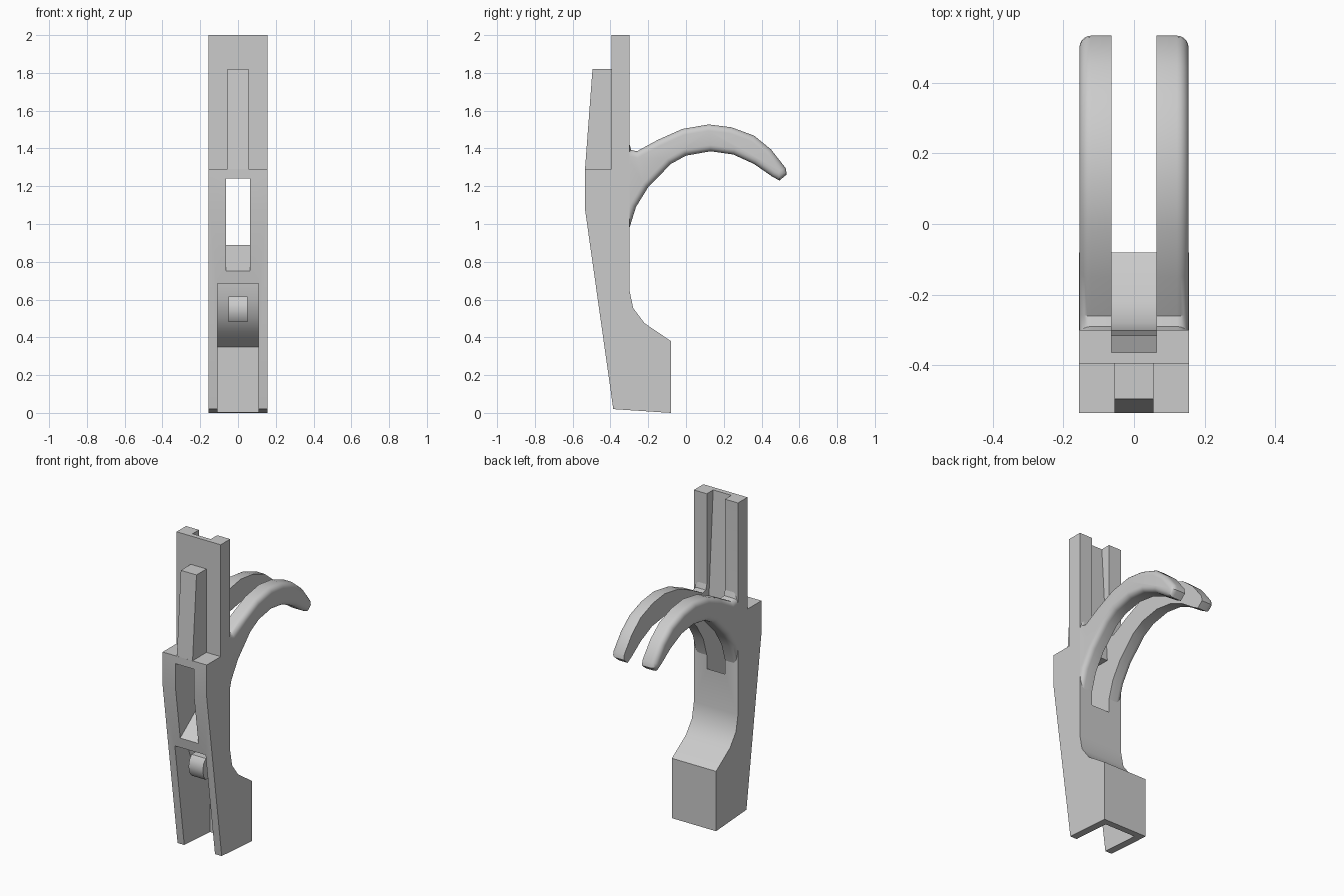
import bpy, bmesh, math

if "Cube" in bpy.data.objects:
    bpy.data.objects.remove(bpy.data.objects["Cube"])


def extrude(name, pts, half, round_by=0.0):
    """Extrude a (y, z) outline across x, optionally rounding both rims."""
    bm = bmesh.new()
    left = [bm.verts.new((-half, y, z)) for y, z in pts]
    right = [bm.verts.new((half, y, z)) for y, z in pts]
    bm.faces.new(left)
    bm.faces.new(right[::-1])
    n = len(pts)
    for i in range(n):
        j = (i + 1) % n
        bm.faces.new((left[i], right[i], right[j], left[j]))
    bmesh.ops.recalc_face_normals(bm, faces=bm.faces)
    if round_by:
        rims = [e for e in bm.edges
                if abs(e.verts[0].co.x - e.verts[1].co.x) < 1e-5]
        bmesh.ops.bevel(bm, geom=rims, offset=round_by, offset_type='OFFSET',
                        segments=5, profile=0.5, affect='EDGES',
                        clamp_overlap=False)
        bmesh.ops.recalc_face_normals(bm, faces=bm.faces)
    me = bpy.data.meshes.new(name)
    bm.to_mesh(me)
    bm.free()
    ob = bpy.data.objects.new(name, me)
    bpy.context.collection.objects.link(ob)
    return ob


def activate(ob):
    bpy.ops.object.select_all(action='DESELECT')
    ob.select_set(True)
    bpy.context.view_layer.objects.active = ob


def cut(ob, cutter):
    cutter.hide_render = True
    mod = ob.modifiers.new("cut", 'BOOLEAN')
    mod.operation = 'DIFFERENCE'
    mod.solver = 'EXACT'
    mod.object = cutter
    activate(ob)
    bpy.ops.object.modifier_apply(modifier=mod.name)


W = 0.155

# Main body: foot, curved waist, shoulder and upper post
body = extrude("body", [
    (-0.385, 0.02), (-0.08, 0.0), (-0.08, 0.38), (-0.22, 0.475),
    (-0.28, 0.555), (-0.30, 0.655), (-0.30, 2.0), (-0.395, 2.0),
    (-0.395, 1.29), (-0.535, 1.29), (-0.535, 1.08)], W)

# Curved hook pair, made as one arm and split by the slot
hook = extrude("hook_arms", [
    (-0.37, 1.46), (-0.30, 1.425), (-0.29, 1.392), (-0.26, 1.385),
    (-0.15, 1.445), (-0.02, 1.503), (0.12, 1.527), (0.24, 1.512),
    (0.36, 1.468), (0.45, 1.395), (0.528, 1.295), (0.533, 1.262),
    (0.495, 1.23), (0.455, 1.252), (0.36, 1.318), (0.25, 1.368),
    (0.13, 1.385), (0.00, 1.362), (-0.08, 1.318), (-0.20, 1.195),
    (-0.265, 1.09), (-0.302, 0.97), (-0.37, 0.94)], W - 0.0003, 0.033)

# Slot between the arms, post channel and through window
slot = extrude("slot_cutter", [
    (-0.368, 2.06), (-0.315, 1.24), (-0.60, 1.24), (-0.60, 0.667),
    (-0.29, 0.897), (0.70, 0.897), (0.70, 2.06)], 0.064)

# Hollow in the front of the foot
pocket = extrude("pocket_cutter", [
    (-0.60, -0.10), (-0.125, -0.10), (-0.125, 0.35), (-0.245, 0.43),
    (-0.305, 0.51), (-0.338, 0.60), (-0.345, 0.685), (-0.60, 0.685)], 0.108)

cut(body, slot)
cut(body, pocket)
cut(hook, slot)
for c in (slot, pocket):
    bpy.data.objects.remove(c, do_unlink=True)

# Tapered rib on the front of the post
rib = extrude("front_rib", [
    (-0.535, 1.285), (-0.495, 1.82), (-0.39, 1.82), (-0.39, 1.285)], 0.055)

# Small rounded catch inside the foot hollow
catch = extrude("catch", [
    (-0.31, 0.615), (-0.395, 0.615), (-0.415, 0.59), (-0.425, 0.55),
    (-0.415, 0.505), (-0.395, 0.48), (-0.26, 0.48)], 0.05)

for ob in (body, hook, catch):
    activate(ob)
    bpy.ops.object.shade_smooth_by_angle(angle=math.radians(32))
